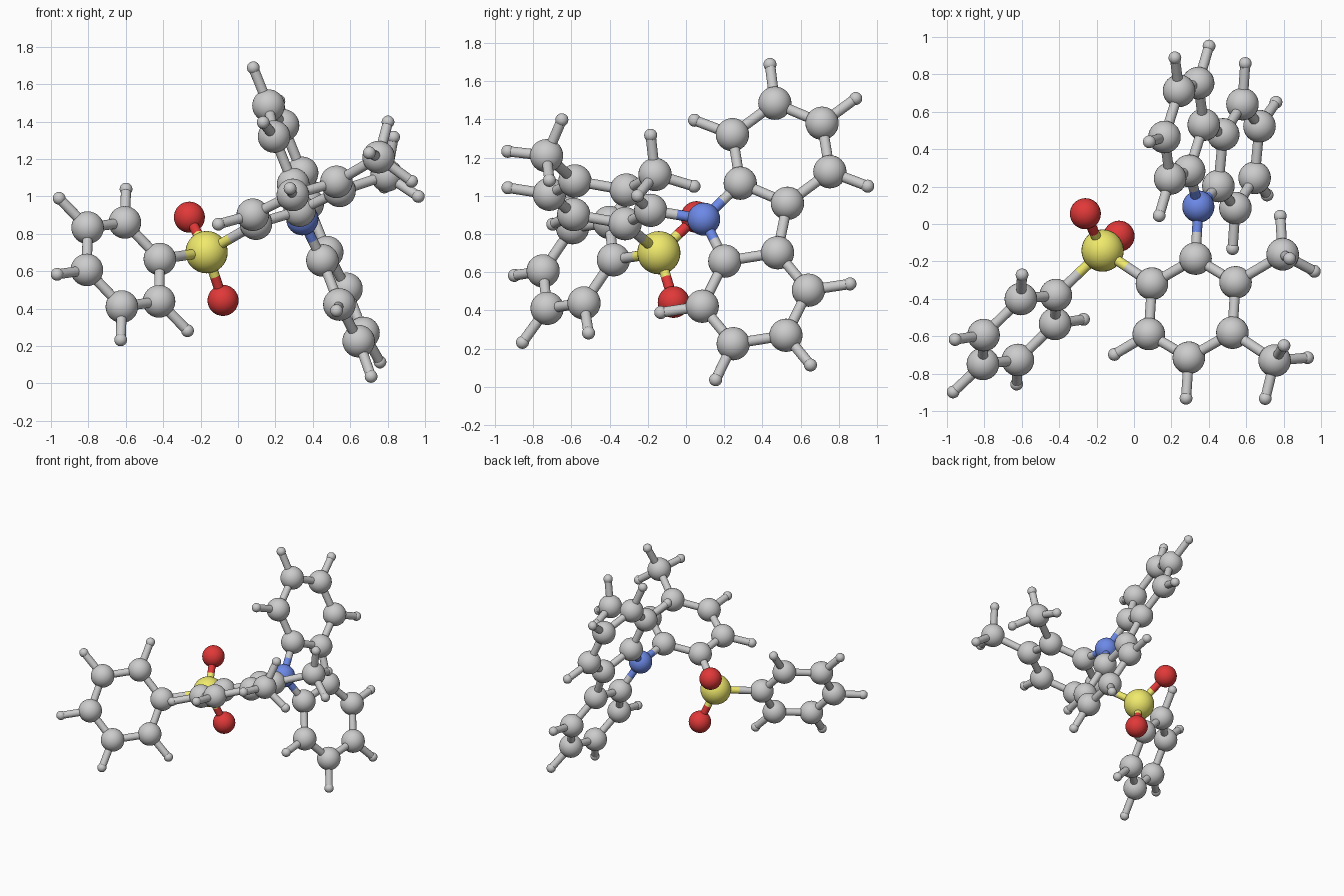
import bpy, bmesh
from mathutils import Vector, Matrix

if "Cube" in bpy.data.objects:
    bpy.data.objects.remove(bpy.data.objects["Cube"])

BOND_R, CH_LEN = 0.027, 0.22
RADIUS = {"carbon": 0.087, "hydrogen": 0.034, "sulfur": 0.113,
          "oxygen": 0.083, "nitrogen": 0.086}
COLOR = {"sulfur": (0.87, 0.82, 0.15, 1), "oxygen": (0.75, 0.04, 0.04, 1),
         "nitrogen": (0.15, 0.25, 0.80, 1)}
atoms = []          # (element, position)


def add(element, *points):
    atoms.extend((element, Vector(p)) for p in points)


def ring(center, half, with_h):
    """Six-membered ring: three atoms plus their opposites, hydrogens pointing outwards."""
    c = Vector(center)
    offs = [Vector(p) - c for p in half]
    offs += [-o for o in offs]
    for i, o in enumerate(offs):
        add("carbon", c + o)
        if i in with_h:
            add("hydrogen", c + o + o.normalized() * CH_LEN)


# central ring, phenyl ring and the two outer rings of the fused group
ring((0.311, -0.450, 0.966),
     [(0.096, -0.319, 0.854), (0.329, -0.185, 0.924), (0.543, -0.312, 1.030)], (4, 5))
ring((-0.613, -0.564, 0.636),
     [(-0.418, -0.380, 0.665), (-0.605, -0.401, 0.861), (-0.804, -0.594, 0.833)], range(1, 6))
ring((0.268, 0.498, 1.223),
     [(0.295, 0.284, 1.066), (0.193, 0.243, 1.320), (0.163, 0.465, 1.485)], range(1, 5))
ring((0.561, 0.363, 0.464),
     [(0.451, 0.203, 0.658), (0.542, 0.085, 0.422), (0.645, 0.247, 0.226)], range(1, 5))

# methyl groups
add("carbon", (0.795, -0.162, 1.112), (0.752, -0.730, 1.210))
add("hydrogen", (0.782, 0.042, 1.05), (0.964, -0.253, 1.00), (0.832, -0.185, 1.317),
    (0.802, -0.650, 1.398), (0.928, -0.715, 1.081), (0.702, -0.933, 1.233))

# hetero atoms
add("sulfur", (-0.168, -0.142, 0.702))
add("oxygen", (-0.260, 0.055, 0.889), (-0.080, -0.065, 0.444))
add("nitrogen", (0.344, 0.093, 0.878))

# atom balls and half bonds, one mesh per element
balls = {e: bmesh.new() for e in RADIUS}
sticks = {e: bmesh.new() for e in RADIUS}
for e, p in atoms:
    bmesh.ops.create_uvsphere(balls[e], u_segments=32, v_segments=16, radius=RADIUS[e],
                              matrix=Matrix.Translation(p))


def half_bond(e, a, b):
    d = b - a
    m = Matrix.Translation((a + b) / 2) @ d.to_track_quat('Z', 'Y').to_matrix().to_4x4()
    bmesh.ops.create_cone(sticks[e], cap_ends=True, segments=20, radius1=BOND_R,
                          radius2=BOND_R, depth=d.length, matrix=m)


for i, (e1, p1) in enumerate(atoms):
    for e2, p2 in atoms[i + 1:]:
        n_h = (e1, e2).count("hydrogen")
        if n_h < 2 and (p1 - p2).length < (0.26 if n_h else 0.38):
            mid = (p1 + p2) / 2
            half_bond(e1, p1, mid)
            half_bond(e2, p2, mid)


def make_object(name, bm, color):
    me = bpy.data.meshes.new(name)
    bm.to_mesh(me)
    bm.free()
    ob = bpy.data.objects.new(name, me)
    bpy.context.collection.objects.link(ob)
    if color:
        mat = bpy.data.materials.get(color[0]) or bpy.data.materials.new(color[0])
        mat.diffuse_color = color[1]
        mat.use_nodes = True
        mat.node_tree.nodes["Principled BSDF"].inputs["Base Color"].default_value = mat.diffuse_color
        me.materials.append(mat)
    bpy.ops.object.select_all(action='DESELECT')
    ob.select_set(True)
    bpy.context.view_layer.objects.active = ob
    bpy.ops.object.shade_smooth_by_angle()


for e in RADIUS:
    color = (e + "_color", COLOR[e]) if e in COLOR else None
    make_object(e + "_atoms", balls[e], color)
    make_object(e + "_bonds", sticks[e], color)
